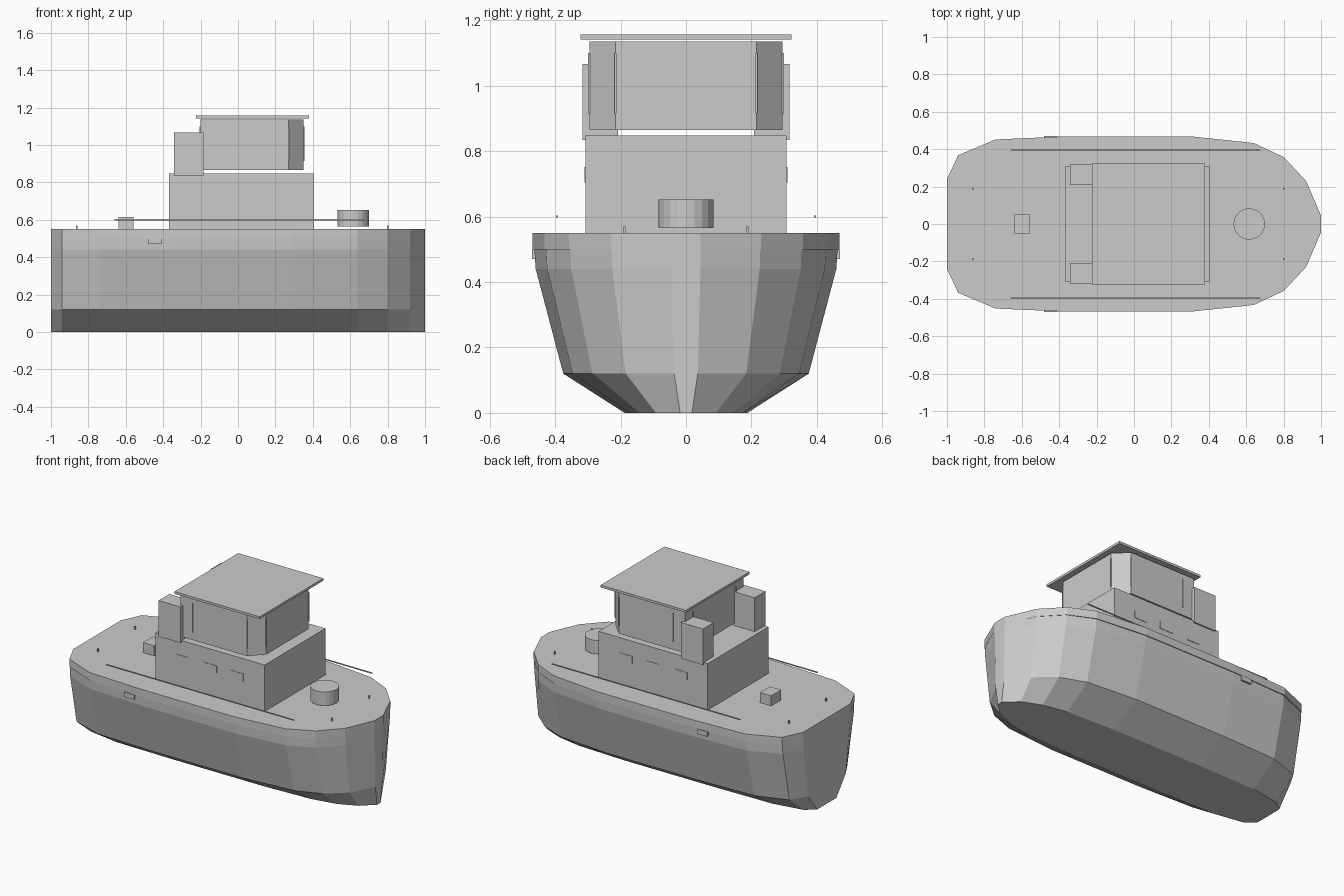
import bpy
import bmesh

if "Cube" in bpy.data.objects:
    bpy.data.objects.remove(bpy.data.objects["Cube"], do_unlink=True)

grey = bpy.data.materials.new("plain grey")
grey.use_nodes = True
grey.diffuse_color = (0.6, 0.6, 0.6, 1)
grey.node_tree.nodes["Principled BSDF"].inputs["Base Color"].default_value = grey.diffuse_color


def finish(name, bm):
    bmesh.ops.recalc_face_normals(bm, faces=bm.faces)
    mesh = bpy.data.meshes.new(name)
    bm.to_mesh(mesh)
    bm.free()
    mesh.materials.append(grey)
    obj = bpy.data.objects.new(name, mesh)
    bpy.context.collection.objects.link(obj)
    return obj


def loft(name, rings):
    """Skin closed rings of points and cap both ends."""
    bm = bmesh.new()
    loops = [[bm.verts.new(p) for p in ring] for ring in rings]
    n = len(loops[0])
    for low, high in zip(loops, loops[1:]):
        for i in range(n):
            j = (i + 1) % n
            bm.faces.new((low[i], low[j], high[j], high[i]))
    bm.faces.new(loops[0])
    bm.faces.new(loops[-1])
    return finish(name, bm)


def box(name, x, y, z):
    corners = [(x[0], y[0]), (x[1], y[0]), (x[1], y[1]), (x[0], y[1])]
    return loft(name, [[(a, b, h) for a, b in corners] for h in z])


def pair(name, x, y, z):
    """Matching boxes on both sides of the centreline."""
    box(name + "_port", x, y, z)
    box(name + "_starboard", x, (-y[1], -y[0]), z)


# Hull: one deck outline narrowed towards the keel
half = [(-1, 0.24), (-0.94, 0.368), (-0.74, 0.452), (-0.35, 0.469), (0.3, 0.469),
        (0.64, 0.433), (0.8, 0.358), (0.92, 0.23), (1, 0.045)]
outline = [(x, -y) for x, y in half] + half[::-1]
levels = [(0, 0.4), (0.12, 0.8), (0.44, 0.98), (0.5, 0.988), (0.5, 1), (0.55, 1)]
loft("hull", [[(x, y * s, z) for x, y in outline] for z, s in levels])
pair("hull_scupper", (-0.48, -0.41), (0.44, 0.471), (0.47, 0.5))

# Deckhouse with side windows
box("deckhouse", (-0.37, 0.405), (-0.308, 0.308), (0.55, 0.848))
for i, x in enumerate((-0.18, 0.02, 0.21)):
    pair(f"deckhouse_window_{i}", (x - 0.045, x + 0.045), (0.306, 0.311), (0.705, 0.752))

# Wheelhouse with chamfered forward corners
plan = [(-0.2, -0.295), (0.27, -0.295), (0.35, -0.215),
        (0.35, 0.215), (0.27, 0.295), (-0.2, 0.295)]
loft("wheelhouse", [[(x, y, z) for x, y in plan] for z in (0.865, 1.135)])
for i, (x, y) in enumerate([(0.352, 0.215), (0.27, 0.297), (-0.115, 0.297), (-0.202, 0.215)]):
    pair(f"window_post_{i}", (x - 0.003, x + 0.003), (y - 0.003, y + 0.003), (0.915, 1.1))
box("roof", (-0.225, 0.38), (-0.323, 0.323), (1.142, 1.157))

# Funnels behind the wheelhouse
pair("funnel", (-0.342, -0.185), (0.208, 0.317), (0.835, 1.066))

# Deck fittings
box("stern_hatch", (-0.64, -0.56), (-0.05, 0.05), (0.55, 0.615))
pair("handrail", (-0.66, 0.675), (0.392, 0.398), (0.597, 0.603))
for end, x in (("stern", -0.862), ("bow", 0.8)):
    pair(end + "_bollard", (x - 0.004, x + 0.004), (0.184, 0.192), (0.55, 0.57))

# Foredeck winch drum
drum = bmesh.new()
bmesh.ops.create_cone(drum, cap_ends=True, segments=20, radius1=0.084, radius2=0.084, depth=0.088)
bmesh.ops.translate(drum, verts=drum.verts, vec=(0.616, 0, 0.609))
finish("winch_drum", drum)
